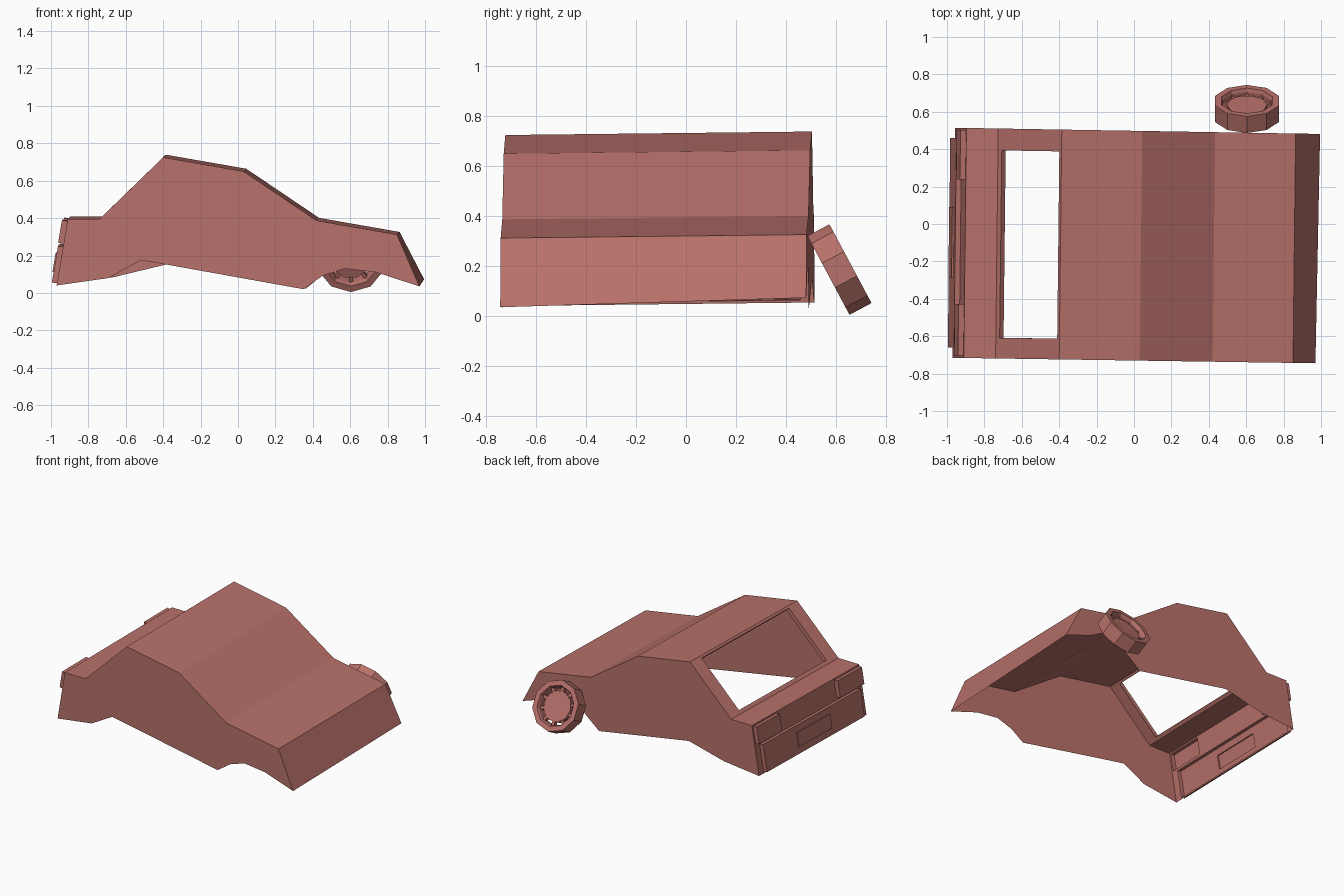
import bpy, bmesh, math
from mathutils import Vector, Matrix

if "Cube" in bpy.data.objects:
    bpy.data.objects.remove(bpy.data.objects["Cube"])

paint = bpy.data.materials.new("dusty red")
paint.diffuse_color = (0.48, 0.165, 0.145, 1)
paint.use_nodes = True
paint.node_tree.nodes["Principled BSDF"].inputs["Base Color"].default_value = paint.diffuse_color


def finish(bm, name):
    bmesh.ops.remove_doubles(bm, verts=bm.verts, dist=0.0005)
    bmesh.ops.recalc_face_normals(bm, faces=bm.faces)
    me = bpy.data.meshes.new(name)
    bm.to_mesh(me)
    bm.free()
    me.materials.append(paint)
    ob = bpy.data.objects.new(name, me)
    bpy.context.collection.objects.link(ob)
    return ob


def near(p):
    return Vector((p[0], -0.73 - 0.015 * p[0], p[1]))


def far(p):
    return Vector((p[0] + 0.014, 0.498 - 0.017 * p[0], p[1] + 0.014))


def quad(bm, pts):
    bm.faces.new([bm.verts.new(p) for p in pts])


def relief(bm, a, b, panels):
    """Sheet between profile points a and b with raised panels or open holes.
    panel = (u0, u1, v0, v1, depth, is_hole)"""
    n = (far(a) - near(a)).cross(near(b) - near(a)).normalized()
    if n.x > 0:
        n = -n
    us = sorted({0, 1} | {p[i] for p in panels for i in (0, 1)})
    vs = sorted({0, 1} | {p[i] for p in panels for i in (2, 3)})

    def P(u, v, d):
        return near(a).lerp(near(b), v).lerp(far(a).lerp(far(b), v), u) + n * d

    def level(i, j):
        if not (0 <= i < len(us) - 1 and 0 <= j < len(vs) - 1):
            return 0, False
        u, v = (us[i] + us[i + 1]) / 2, (vs[j] + vs[j + 1]) / 2
        out = (0, False)
        for p in panels:
            if p[0] < u < p[1] and p[2] < v < p[3]:
                out = (p[4], p[5])
        return out

    for i in range(len(us) - 1):
        for j in range(len(vs) - 1):
            d, hole = level(i, j)
            u0, u1, v0, v1 = us[i], us[i + 1], vs[j], vs[j + 1]
            if not hole:
                quad(bm, [P(u0, v0, d), P(u1, v0, d), P(u1, v1, d), P(u0, v1, d)])
            sides = [(i - 1, j, u0, v0, u0, v1), (i + 1, j, u1, v0, u1, v1),
                     (i, j - 1, u0, v0, u1, v0), (i, j + 1, u0, v1, u1, v1)]
            for k, l, ua, va, ub, vb in sides:
                e = level(k, l)[0]
                if abs(d) > abs(e):
                    quad(bm, [P(ua, va, e), P(ub, vb, e), P(ub, vb, d), P(ua, va, d)])


# Body: thin open-bottomed shell
top = [(0.97, 0.035), (0.85, 0.312), (0.42, 0.387), (0.03, 0.65),
       (-0.40, 0.725), (-0.74, 0.395), (-0.91, 0.395), (-0.97, 0.04)]
near_bottom = [(-0.69, 0.08), (-0.52, 0.175), (-0.39, 0.153), (0.35, 0.02),
               (0.45, 0.09), (0.57, 0.13), (0.74, 0.11)]
far_bottom = [(-0.68, 0.07), (-0.39, 0.14), (0.35, 0.01),
              (0.46, 0.10), (0.53, 0.17), (0.66, 0.19), (0.77, 0.13)]
bm = bmesh.new()
for i in (0, 1, 2, 3, 5):
    quad(bm, [near(top[i]), far(top[i]), far(top[i + 1]), near(top[i + 1])])
# rear window opening with inward rim
relief(bm, top[5], top[4], [(0.09, 0.905, 0.06, 0.965, -0.03, True)])
# tail with lights, bumper and number panel pushed out of the sheet
relief(bm, top[7], top[6], [
    (0.01, 0.235, 0.63, 0.97, 0.03, False),
    (0.775, 0.99, 0.63, 0.97, 0.03, False),
    (0.045, 0.955, 0.03, 0.58, 0.028, False),
    (0.35, 0.655, 0.17, 0.45, 0.038, False)])
# side walls
for fn, low in ((near, near_bottom), (far, far_bottom)):
    bm.faces.new([bm.verts.new(fn(p)) for p in top + low])
# front lip rises slightly on the far side
tip = far(top[0])
for v in bm.verts:
    if (v.co - tip).length < 0.001:
        v.co += Vector((0.011, 0, 0.024))
finish(bm, "car_body_shell")

# Fallen wheel leaning on the far side
axis = Vector((0, 0.88, 0.47)).normalized()
e1 = Vector((1, 0, 0))
frame = Matrix((e1, axis.cross(e1), axis)).transposed().to_4x4()
frame.translation = Vector((0.604, 0.615, 0.186))
N = 10


def ring_point(r, h, k):
    t = math.pi / 2 + k * 2 * math.pi / N
    return Vector((r * math.cos(t), r * math.sin(t), h))


def lathe(bm, loop):
    """Sweep a closed (radius, height) loop round the axle in N flat steps."""
    for k in range(N):
        for (r0, h0), (r1, h1) in zip(loop, loop[1:] + loop[:1]):
            pts = [ring_point(r0, h0, k), ring_point(r0, h0, k + 1),
                   ring_point(r1, h1, k + 1), ring_point(r1, h1, k)]
            quad(bm, pts)


bm = bmesh.new()
lathe(bm, [(0.179, -0.05), (0.179, 0.05), (0.143, 0.05), (0.135, 0.03),
           (0.135, -0.03), (0.143, -0.05)])
finish(bm, "tyre").matrix_world = frame

bm = bmesh.new()
bmesh.ops.create_cone(bm, cap_ends=True, segments=N, radius1=0.108, radius2=0.108,
                      depth=0.05,
                      matrix=Matrix.Rotation(math.pi / 2, 4, 'Z'))
finish(bm, "wheel_hub").matrix_world = frame

bm = bmesh.new()
for k in range(N):
    m = (Matrix.Rotation(math.pi / 2 + k * 2 * math.pi / N, 4, 'Z')
         @ Matrix.Translation((0.12, 0, 0))
         @ Matrix.Diagonal((0.045, 0.02, 0.035, 1)))
    bmesh.ops.create_cube(bm, size=1, matrix=m)
finish(bm, "wheel_spokes").matrix_world = frame
